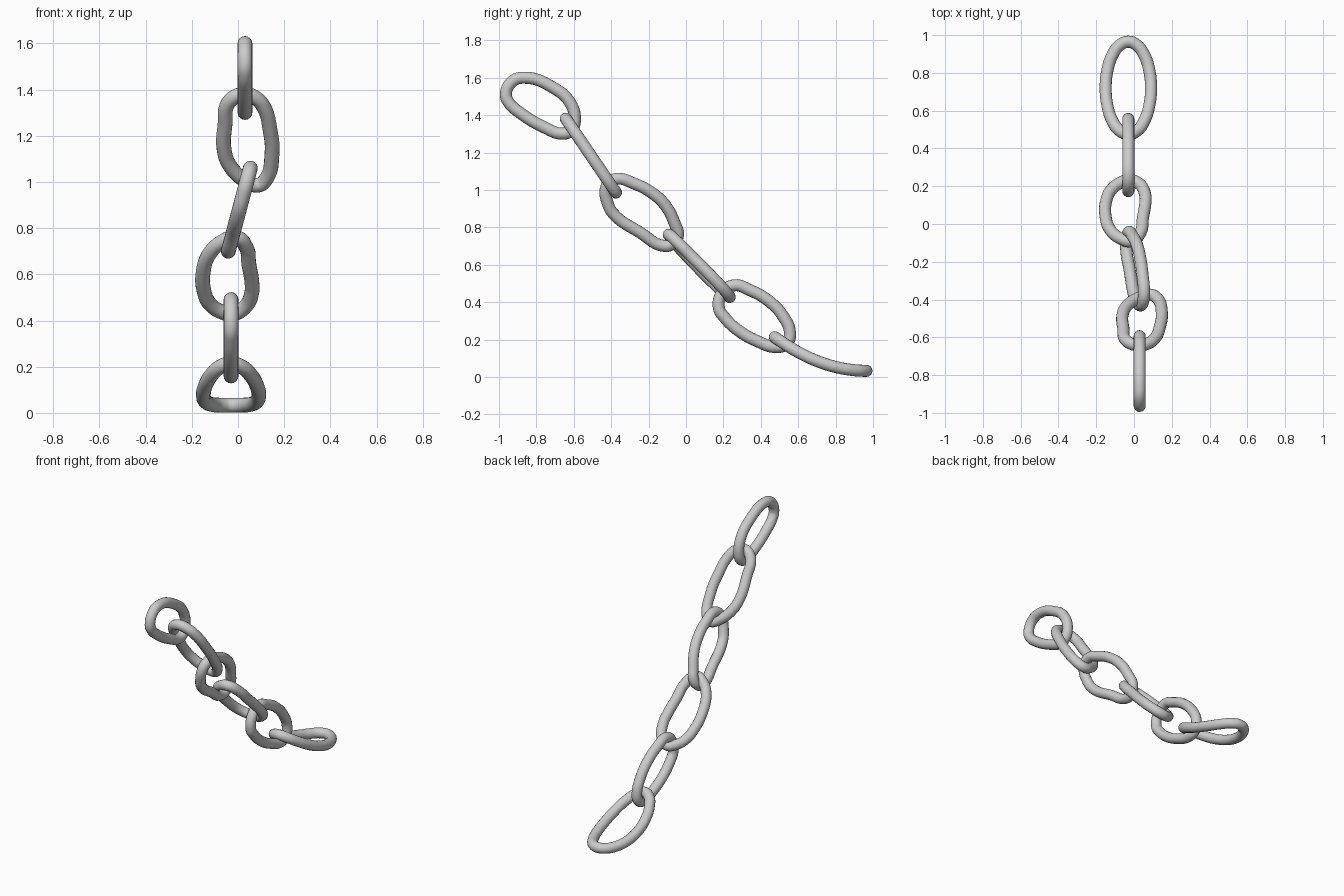
import bpy
from math import cos, sin, tau

R = 0.032  # wire radius


def link(name, pts):
    """Closed round wire bent smoothly through the given points."""
    cu = bpy.data.curves.new(name, 'CURVE')
    cu.dimensions = '3D'
    cu.bevel_depth = R
    cu.bevel_resolution = 6
    cu.resolution_u = 6
    sp = cu.splines.new('BEZIER')
    sp.bezier_points.add(len(pts) - 1)
    for bp, p in zip(sp.bezier_points, pts):
        bp.co = p
        bp.handle_left_type = bp.handle_right_type = 'AUTO'
    sp.use_cyclic_u = True
    ob = bpy.data.objects.new(name, cu)
    bpy.context.collection.objects.link(ob)
    bpy.ops.object.select_all(action='DESELECT')
    ob.select_set(True)
    bpy.context.view_layer.objects.active = ob
    bpy.ops.object.convert(target='MESH')
    bpy.ops.object.shade_smooth()


# Top link, upright in the side plane (y, z)
side1 = [(-.963, 1.51), (-.936, 1.573), (-.877, 1.60), (-.70, 1.541), (-.62, 1.467), (-.594, 1.376),
         (-.615, 1.317), (-.663, 1.301), (-.754, 1.333), (-.888, 1.413), (-.947, 1.467)]
link("chain_link_1", [(.03, y, z) for y, z in side1])

# Second link, facing front on a sloping plane (x, z)
front2 = [(.02, 1.38), (-.04, 1.345), (-.056, 1.25), (-.06, 1.14), (-.035, 1.07), (.03, 1.007),
          (.086, .986), (.12, 1.01), (.147, 1.12), (.138, 1.23), (.112, 1.323), (.073, 1.366)]
link("chain_link_2", [(x, -.647 + (1.387 - z) * .68, z) for x, z in front2])

# Third link, side plane leaning sideways (y, z)
side3 = [(-.43, 1.0), (-.41, 1.04), (-.364, 1.06), (-.28, 1.035), (-.19, .99), (-.11, .917), (-.06, .82),
         (-.043, .757), (-.07, .715), (-.112, .70), (-.246, .773), (-.39, .875), (-.422, .94)]
link("chain_link_3", [(.056 + (z - 1.07) * .265, y, z) for y, z in side3])

# Fourth link, facing front on a sloping, slightly twisted plane (x, z)
front4 = [(-.01, .76), (-.07, .74), (-.125, .687), (-.15, .614), (-.147, .527), (-.12, .47), (-.07, .437),
          (-.026, .428), (.03, .458), (.06, .523), (.06, .566), (.047, .644), (.035, .718)]
link("chain_link_4", [(x, -.10 + (.768 - z) * .98 + (x + .03) * .12, z) for x, z in front4])

# Fifth link, side plane (y, z)
side5 = [(.176, .368), (.193, .448), (.257, .49), (.342, .464), (.438, .41), (.519, .325),
         (.556, .235), (.54, .18), (.487, .16), (.38, .192), (.278, .25), (.209, .315)]
link("chain_link_5", [(-.03, y, z) for y, z in side5])

# Bottom link, an oval curving down to lie on the ground
oval = []
for i in range(16):
    a = tau * i / 16
    y = .72 + .245 * cos(a)
    oval.append((-.03 + .12 * sin(a), y, .033 + .18 * ((.965 - y) / .49) ** 2))
link("chain_link_6", oval)
